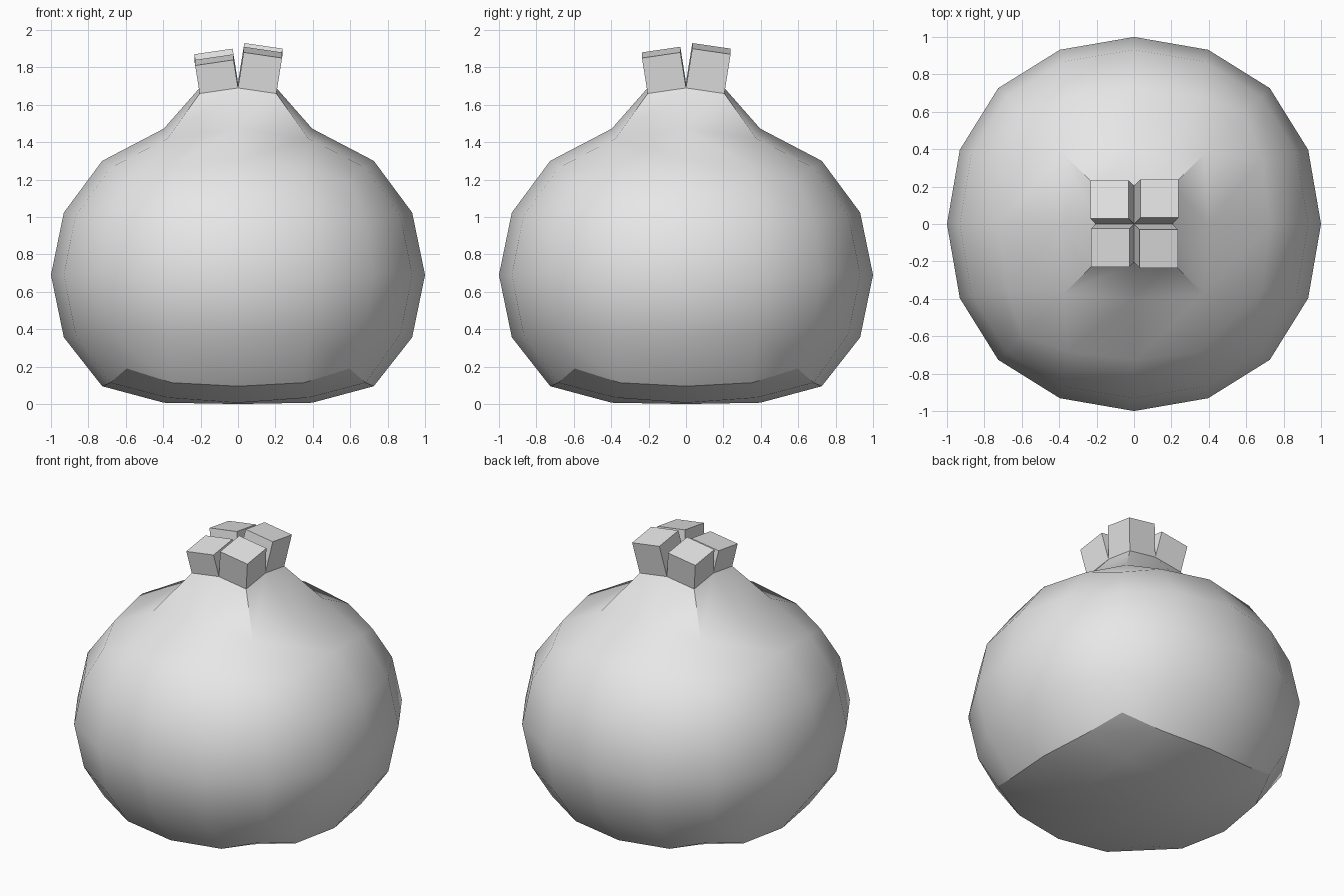
import bpy
import bmesh
import math
from mathutils import Vector

old = bpy.data.objects.get("Cube")
if old:
    bpy.data.objects.remove(old, do_unlink=True)

# Rounded body: a cube smoothed by subdivision
bpy.ops.mesh.primitive_cube_add(size=2)
fruit = bpy.context.object
fruit.name = "round_fruit"
fruit.data.name = "round_fruit"
smoother = fruit.modifiers.new("rounding", 'SUBSURF')
smoother.levels = 2
bpy.ops.object.modifier_apply(modifier=smoother.name)

bm = bmesh.new()
bm.from_mesh(fruit.data)
radius = max(v.co.x for v in bm.verts)
bmesh.ops.scale(bm, vec=Vector((1, 1, 1)) / radius, verts=bm.verts)

# The four faces around the top pole form the neck
pole = max(bm.verts, key=lambda v: v.co.z)
crown_faces = list(pole.link_faces)


def squash(z):
    """Flatten the height a little, and the underside more."""
    if z > -0.68:
        return 0.84 * z
    return -min(0.575 + 0.43 * (-z - 0.68), 0.69)


for v in bm.verts:
    v.co.z = squash(v.co.z) + 0.69

# Neck rising to a small square
bmesh.ops.inset_region(bm, faces=crown_faces, thickness=0.1, use_even_offset=True)
for v in {v for f in crown_faces for v in f.verts}:
    side = [0 if abs(c) < 0.05 else math.copysign(1, c) for c in v.co.xy]
    steps = abs(side[0]) + abs(side[1])
    v.co = (0.205 * side[0], 0.205 * side[1], 1.72 - 0.03 * steps)

# Crown: four blocks of different heights leaning outward
heights = {(-1, -1): 0.15, (1, -1): 0.19, (-1, 1): 0.18, (1, 1): 0.21}
tops = bmesh.ops.extrude_discrete_faces(bm, faces=crown_faces)["faces"]
for f in tops:
    centre = f.calc_center_median()
    sx, sy = (1 if c > 0 else -1 for c in centre.xy)
    lean = Vector((0.16 * sx, 0.16 * sy, 1))
    bmesh.ops.translate(bm, vec=lean * heights[sx, sy], verts=f.verts)

bmesh.ops.recalc_face_normals(bm, faces=bm.faces)
bm.to_mesh(fruit.data)
bm.free()

# Smooth shading that keeps the crown and base edges sharp
bpy.ops.object.shade_smooth_by_angle(angle=math.radians(30))

# Plain light grey
grey = bpy.data.materials.new("light_grey")
grey.use_nodes = True
colour = (0.8, 0.8, 0.8, 1)
grey.diffuse_color = colour
grey.node_tree.nodes["Principled BSDF"].inputs["Base Color"].default_value = colour
fruit.data.materials.clear()
fruit.data.materials.append(grey)
